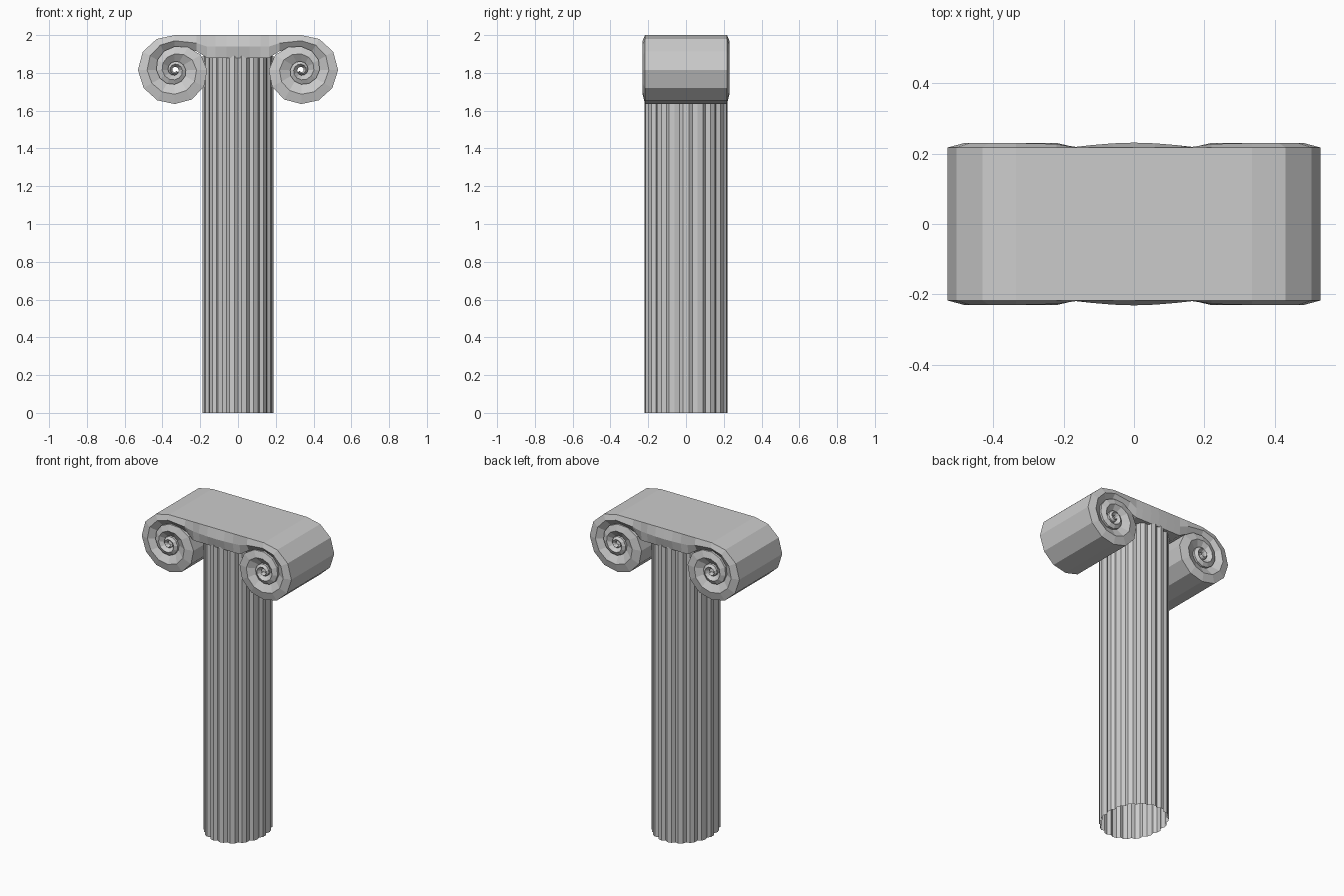
import bpy, bmesh, math

if "Cube" in bpy.data.objects:
    bpy.data.objects.remove(bpy.data.objects["Cube"])

stone = bpy.data.materials.new("pale_grey_stone")
stone.diffuse_color = (0.6, 0.6, 0.6, 1)
stone.use_nodes = True
stone.node_tree.nodes["Principled BSDF"].inputs["Base Color"].default_value = stone.diffuse_color


def finish(name, bm):
    bmesh.ops.remove_doubles(bm, verts=bm.verts, dist=0.0004)
    bmesh.ops.recalc_face_normals(bm, faces=bm.faces)
    me = bpy.data.meshes.new(name)
    bm.to_mesh(me)
    bm.free()
    me.materials.append(stone)
    ob = bpy.data.objects.new(name, me)
    bpy.context.collection.objects.link(ob)
    return ob


def quad(bm, *pts):
    bm.faces.new([bm.verts.new(p) for p in pts])


# Fluted shaft: slightly oval, open at the ends
FLUTES = 18
ring = []
for i in range(FLUTES):
    for frac, k in ((-0.2, 1.0), (0.2, 1.0), (0.5, 0.935)):
        a = math.tau * (i + frac) / FLUTES
        ring.append((0.188 * k * math.cos(a), 0.22 * k * math.sin(a)))
bm = bmesh.new()
for (x0, y0), (x1, y1) in zip(ring, ring[1:] + ring[:1]):
    quad(bm, (x0, y0, 0), (x1, y1, 0), (x1, y1, 1.89), (x0, y0, 1.89))
finish("fluted_shaft", bm)

# Scrolls: a spiral that starts at the top and curls down the outside
CX, CZ, EDGE, RIDGE, GROOVE = 0.335, 1.815, 0.217, 0.23, 0.203
FIRST_TURN = [0.185, 0.19, 0.195, 0.195, 0.19, 0.185, 0.18, 0.18,
              0.178, 0.172, 0.16, 0.14]


def radius(i):
    return FIRST_TURN[i] if i < 12 else 0.125 * 0.92 ** (i - 12)


def scroll(name, side):
    def p(i, r, y):
        a = math.radians(30 * i)
        return (side * (CX + r * math.sin(a)), y, CZ + r * math.cos(a))

    bm = bmesh.new()
    for i in range(32):
        j = i + 1
        for f in (-1, 1):
            def section(n):
                ro, ri = radius(n), radius(n + 12)
                return [p(n, ro, f * EDGE),
                        p(n, ro - 0.5 * (ro - ri), f * RIDGE),
                        p(n, ri, f * GROOVE),
                        p(n, ri, f * EDGE)]
            a, b = section(i), section(j)
            for k in range(3):
                quad(bm, a[k], b[k], b[k + 1], a[k + 1])
        if i < 12:  # rolled side surface
            quad(bm, p(i, radius(i), -EDGE), p(j, radius(j), -EDGE),
                 p(j, radius(j), EDGE), p(i, radius(i), EDGE))
    return finish(name, bm)


scroll("left_scroll", -1)
scroll("right_scroll", 1)

# Capital slab joining the scrolls, with a bulging middle
half = [(0, 0.231, 1.88), (0.06, 0.229, 1.88), (0.12, 0.224, 1.88),
        (0.165, 0.219, 1.88), (0.22, 0.227, 1.915), (CX, RIDGE, 1.94)]
stations = [(-x, y, z) for x, y, z in half[:0:-1]] + half
bm = bmesh.new()


def slab_section(x, ridge, low):
    mid = low + 0.5 * (2 - low)
    bottom = 0.215 if low < 1.9 else GROOVE
    return [(x, -EDGE, 2), (x, -ridge, mid), (x, -bottom, low),
            (x, bottom, low), (x, ridge, mid), (x, EDGE, 2)]


for s0, s1 in zip(stations, stations[1:]):
    a, b = slab_section(*s0), slab_section(*s1)
    for k in range(6):
        m = (k + 1) % 6
        quad(bm, a[k], b[k], b[m], a[m])
finish("capital_slab", bm)
